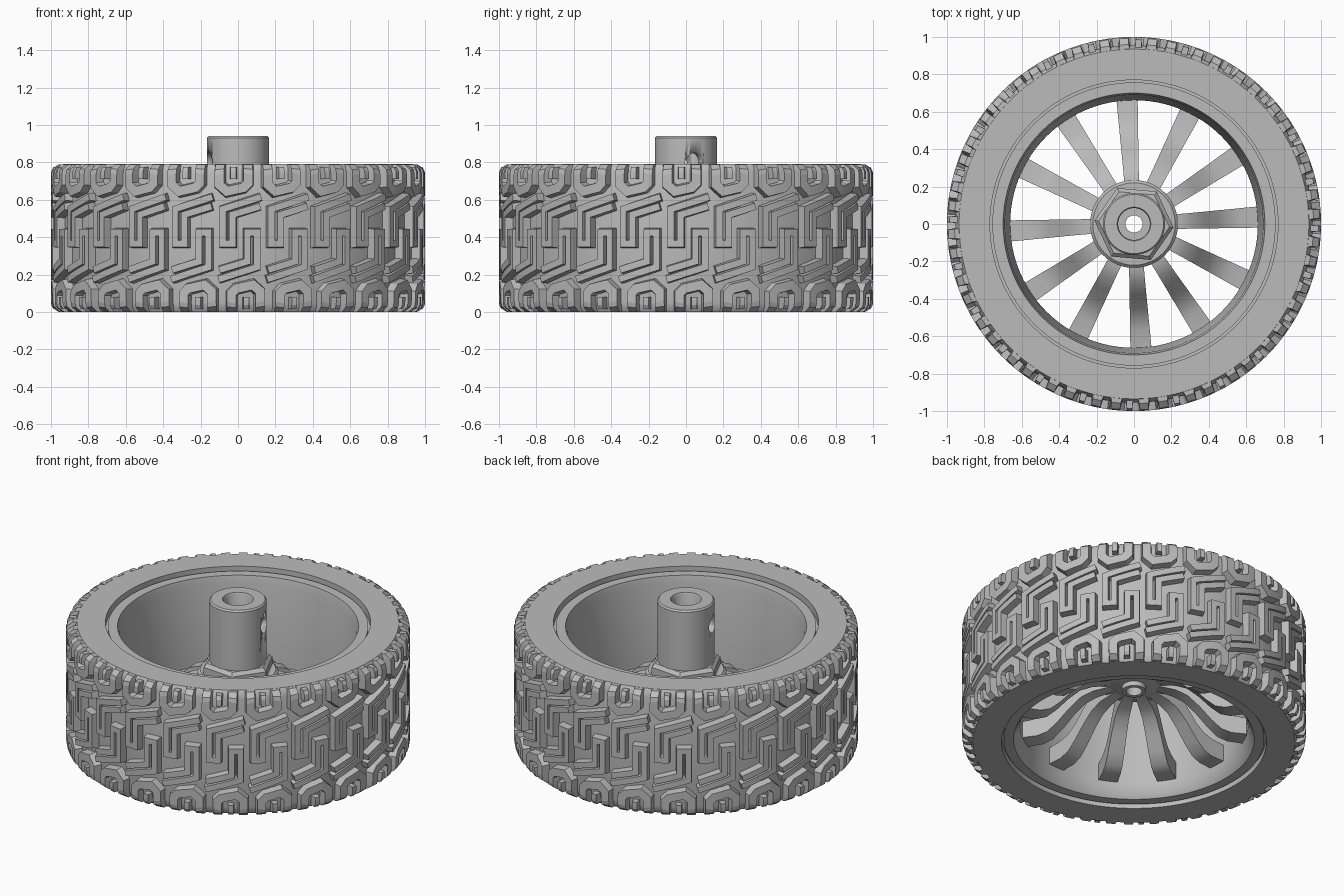
import bpy, bmesh, math
from mathutils import Vector, Matrix

cube = bpy.data.objects.get("Cube")
if cube:
    bpy.data.objects.remove(cube, do_unlink=True)

grey = bpy.data.materials.new("plain grey")
grey.use_nodes = True
COLOUR = (0.5, 0.5, 0.5, 1)
grey.diffuse_color = COLOUR
grey.node_tree.nodes["Principled BSDF"].inputs["Base Color"].default_value = COLOUR

HEIGHT = 0.79
SECTORS = 24
CORNER = 0.05


def finish(name, bm, smooth=True):
    bmesh.ops.recalc_face_normals(bm, faces=bm.faces)
    mesh = bpy.data.meshes.new(name)
    bm.to_mesh(mesh)
    bm.free()
    mesh.materials.append(grey)
    ob = bpy.data.objects.new(name, mesh)
    bpy.context.collection.objects.link(ob)
    if smooth:
        bpy.ops.object.select_all(action='DESELECT')
        ob.select_set(True)
        bpy.context.view_layer.objects.active = ob
        bpy.ops.object.shade_smooth_by_angle(angle=math.radians(35))
    return ob


def lathe(name, profile, sides=96, turn=0.0, smooth=True):
    """Revolve a closed (radius, z) outline about the z axis."""
    bm = bmesh.new()
    rings = []
    for i in range(sides):
        a = turn + math.tau * i / sides
        rings.append([bm.verts.new((r * math.cos(a), r * math.sin(a), z)) for r, z in profile])
    n = len(profile)
    for i in range(sides):
        p, q = rings[i], rings[(i + 1) % sides]
        for j in range(n):
            k = (j + 1) % n
            bm.faces.new((p[j], q[j], q[k], p[k]))
    return finish(name, bm, smooth)


def loft(bm, sections):
    """Join matching loops of points into a capped solid."""
    loops = [[bm.verts.new(p) for p in s] for s in sections]
    n = len(loops[0])
    for a, b in zip(loops, loops[1:]):
        for j in range(n):
            k = (j + 1) % n
            bm.faces.new((a[j], b[j], b[k], a[k]))
    bm.faces.new(loops[0])
    bm.faces.new(loops[-1])


# Tyre carcass
half = [(0.77, 0), (0.935, 0), (0.948, 0.02), (0.955, 0.05)]
lathe("tyre", half + [(r, HEIGHT - z) for r, z in reversed(half)], 120)


# Tread: raised strokes wrapped round the carcass
def crown(z):
    d = max(0, CORNER - min(z, HEIGHT - z))
    return 1 - CORNER + math.sqrt(max(0, CORNER ** 2 - d ** 2))


def floor(z):
    return 0.945 - 0.02 * max(0, 1 - min(z, HEIGHT - z) / CORNER)


def wrap(u, z, radius, turn):
    z = min(max(z, 0.001), HEIGHT - 0.001)
    a = u + turn - math.pi / 2
    return (radius(z) * math.cos(a), radius(z) * math.sin(a), z)


def stations(path, width, step=0.03):
    """Mitred (point, side) pairs along a polyline."""
    pts = [Vector(p) for p in path]
    dirs = [(b - a).normalized() for a, b in zip(pts, pts[1:])]
    sides = []
    for i in range(len(pts)):
        d0, d1 = dirs[max(i - 1, 0)], dirs[min(i, len(dirs) - 1)]
        n0, n1 = Vector((-d0.y, d0.x)), Vector((-d1.y, d1.x))
        m = (n0 + n1).normalized()
        sides.append(m * (width / 2 / max(m.dot(n0), 0.5)))
    out = []
    for i in range(len(dirs)):
        count = max(1, math.ceil((pts[i + 1] - pts[i]).length / step))
        out += [(pts[i].lerp(pts[i + 1], t / count), sides[i].lerp(sides[i + 1], t / count))
                for t in range(count)]
    return out + [(pts[-1], sides[-1])]


def stroke(bm, path, width, turn):
    sections = []
    for p, s in stations(path, width):
        wide = s * 1.35
        sections.append([wrap(*(p + wide), floor, turn), wrap(*(p + s), crown, turn),
                         wrap(*(p - s), crown, turn), wrap(*(p - wide), floor, turn)])
    loft(bm, sections)


# Folded hook on the crown, U block on the shoulder
hook = [(0.125, 0.615), (-0.082, 0.55), (-0.082, 0.365), (-0.03, 0.365), (-0.03, 0.52), (0.12, 0.565)]
shoulder = [(-0.1, HEIGHT), (-0.1, 0.68), (-0.06, 0.645), (0.03, 0.665), (0.055, 0.69), (0.055, HEIGHT)]
tongue = [(-0.025, 0.71), (-0.025, 0.775)]
strokes = [(hook, 0.036), (shoulder, 0.05), (tongue, 0.03)]

bm = bmesh.new()
for i in range(SECTORS):
    turn = math.tau * i / SECTORS
    for path, width in strokes:
        stroke(bm, path, width, turn)
        stroke(bm, [(0.02 - u, HEIGHT - z) for u, z in path], width, turn)
finish("tread_blocks", bm, smooth=False)

# Rim barrel with a stepped lip at both ends
lathe("rim", [(0.775, 0.04), (0.757, 0.04), (0.757, 0.02), (0.7, 0.02), (0.685, 0.04),
              (0.662, 0.1), (0.662, 0.22), (0.69, 0.72), (0.7, 0.765), (0.757, 0.765),
              (0.757, 0.745), (0.775, 0.745)])

# Curved spokes: radius, top, bottom, half width
spoke = [(0.12, 0.47, 0.38, 0.03), (0.24, 0.465, 0.36, 0.04), (0.31, 0.44, 0.33, 0.042),
         (0.38, 0.37, 0.265, 0.045), (0.45, 0.29, 0.185, 0.048), (0.51, 0.245, 0.13, 0.05),
         (0.57, 0.225, 0.11, 0.053), (0.675, 0.215, 0.11, 0.057)]
bm = bmesh.new()
for i in range(12):
    spin = Matrix.Rotation(math.radians(3.2 + 30 * i), 3, 'Z')
    loft(bm, [[spin @ Vector(p) for p in ((r, -w, b), (r, w, b), (r, w, t), (r, -w, t))]
              for r, t, b, w in spoke])
finish("spokes", bm)

# Hub: flange, hexagon and bored post
lathe("hub_flange", [(0.046, 0.34), (0.07, 0.34), (0.07, 0.37), (0.2, 0.385), (0.235, 0.41),
                     (0.235, 0.475), (0.22, 0.49), (0.046, 0.49)], 48)
lathe("hex_collar", [(0.1, 0.48), (0.212, 0.48), (0.212, 0.535), (0.19, 0.555), (0.1, 0.555)],
      6, math.radians(-5), smooth=False)
post = lathe("hub_post", [(0.046, 0.45), (0.166, 0.45), (0.166, 0.93), (0.158, 0.94),
                          (0.09, 0.94), (0.085, 0.93), (0.085, 0.6), (0.046, 0.6)], 48)

# Cross hole through the post
cutter = lathe("cross_hole_cutter", [(0.0001, -0.3), (0.05, -0.3), (0.05, 0.3), (0.0001, 0.3)], 24)
cutter.matrix_world = (Matrix.Translation((0, 0, 0.8)) @ Matrix.Rotation(math.radians(16), 4, 'Z')
                       @ Matrix.Rotation(math.pi / 2, 4, 'Y'))
cutter.hide_render = True
cutter.hide_set(True)
cut = post.modifiers.new("cross_hole", 'BOOLEAN')
cut.operation = 'DIFFERENCE'
cut.solver = 'EXACT'
cut.object = cutter
